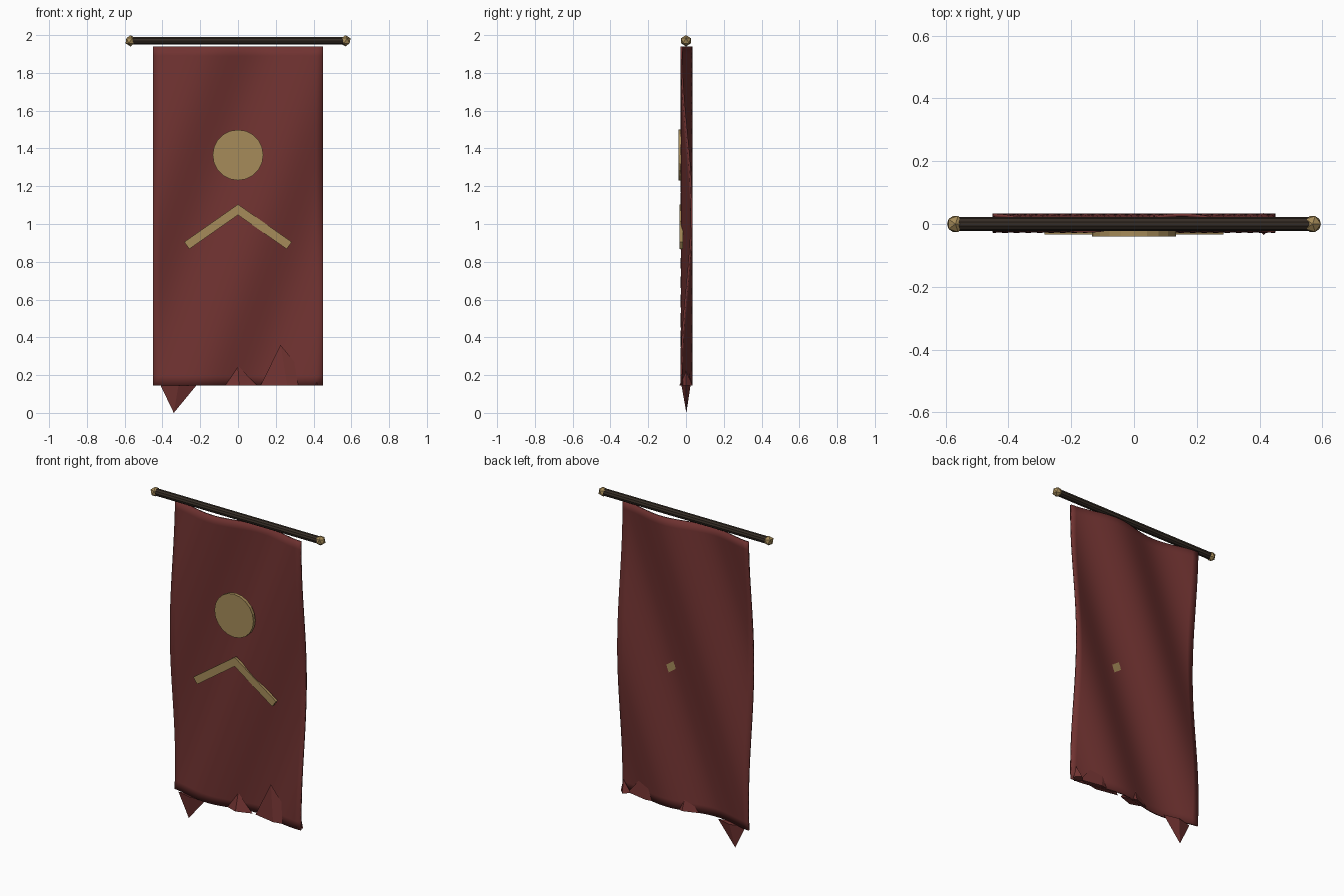
import bpy, bmesh
from math import cos, pi, radians

if "Cube" in bpy.data.objects:
    bpy.data.objects.remove(bpy.data.objects["Cube"])


def material(name, color):
    m = bpy.data.materials.new(name)
    m.diffuse_color = (*color, 1)
    m.use_nodes = True
    m.node_tree.nodes["Principled BSDF"].inputs["Base Color"].default_value = m.diffuse_color
    return m


CLOTH = material("red_cloth", (0.16, 0.032, 0.03))
WOOD = material("dark_wood", (0.035, 0.025, 0.018))
GOLD = material("old_gold", (0.38, 0.26, 0.10))


def finish(name, mat):
    ob = bpy.context.object
    ob.name = name
    ob.data.materials.append(mat)
    return ob


def from_bmesh(name, bm, mat):
    me = bpy.data.meshes.new(name)
    bmesh.ops.recalc_face_normals(bm, faces=bm.faces)
    bm.to_mesh(me)
    bm.free()
    ob = bpy.data.objects.new(name, me)
    bpy.context.collection.objects.link(ob)
    me.materials.append(mat)
    return ob


def wave(x, z):
    return 0.003 + 0.026 * cos(10.2 * (x - 0.13) - 3.75 * (z - 0.2))


# rippled cloth with a little thickness
bm = bmesh.new()
bmesh.ops.create_grid(bm, x_segments=24, y_segments=36, size=1)
for v in bm.verts:
    x, z = v.co.x * 0.45, 1.0425 + v.co.y * 0.8975
    v.co = (x, wave(x, z), z)
cloth = from_bmesh("cloth", bm, CLOTH)
solid = cloth.modifiers.new("thickness", "SOLIDIFY")
solid.thickness = 0.01
solid.offset = 0
bpy.context.view_layer.objects.active = cloth
cloth.select_set(True)
bpy.ops.object.shade_smooth_by_angle(angle=radians(30))


# tattered pointed scraps along the hem: (left, right, depth, tip x, tip z)
def tatter(left, right, depth, tip_x, tip_z):
    bm = bmesh.new()
    base = [bm.verts.new((x, y, 0.146)) for x, y in
            ((left, 0), ((left + right) / 2, -depth), (right, 0), ((left + right) / 2, depth))]
    tip = bm.verts.new((tip_x, 0.002, tip_z))
    bm.faces.new(base)
    for i in range(4):
        bm.faces.new((base[i], base[(i + 1) % 4], tip))
    from_bmesh("hem_tatter", bm, CLOTH)


tatter(-0.41, -0.22, 0.024, -0.34, 0.0)
tatter(0.12, 0.40, 0.027, 0.225, 0.36)
tatter(-0.09, 0.10, 0.033, 0.0, 0.25)
tatter(0.38, 0.448, 0.035, 0.43, 0.22)

# hanging rod
bpy.ops.mesh.primitive_cylinder_add(vertices=10, radius=0.022, depth=1.14,
                                    location=(0, 0, 1.97), rotation=(0, pi / 2, 0))
finish("rod", WOOD)

# faceted finials and chevron arms, one per side
for s in (-1, 1):
    bpy.ops.mesh.primitive_ico_sphere_add(subdivisions=1, radius=0.03, location=(s * 0.569, 0, 1.97))
    finish("finial", GOLD)
    bpy.ops.mesh.primitive_cube_add(size=1, location=(s * 0.13, -0.025, 0.985),
                                    rotation=(0, s * radians(35), 0))
    finish("chevron_arm", GOLD).scale = (0.345, 0.017, 0.046)

# round emblem disc
bpy.ops.mesh.primitive_cylinder_add(vertices=20, radius=0.134, depth=0.02,
                                    location=(0, -0.03, 1.365), rotation=(pi / 2, 0, 0))
finish("emblem_disc", GOLD)
